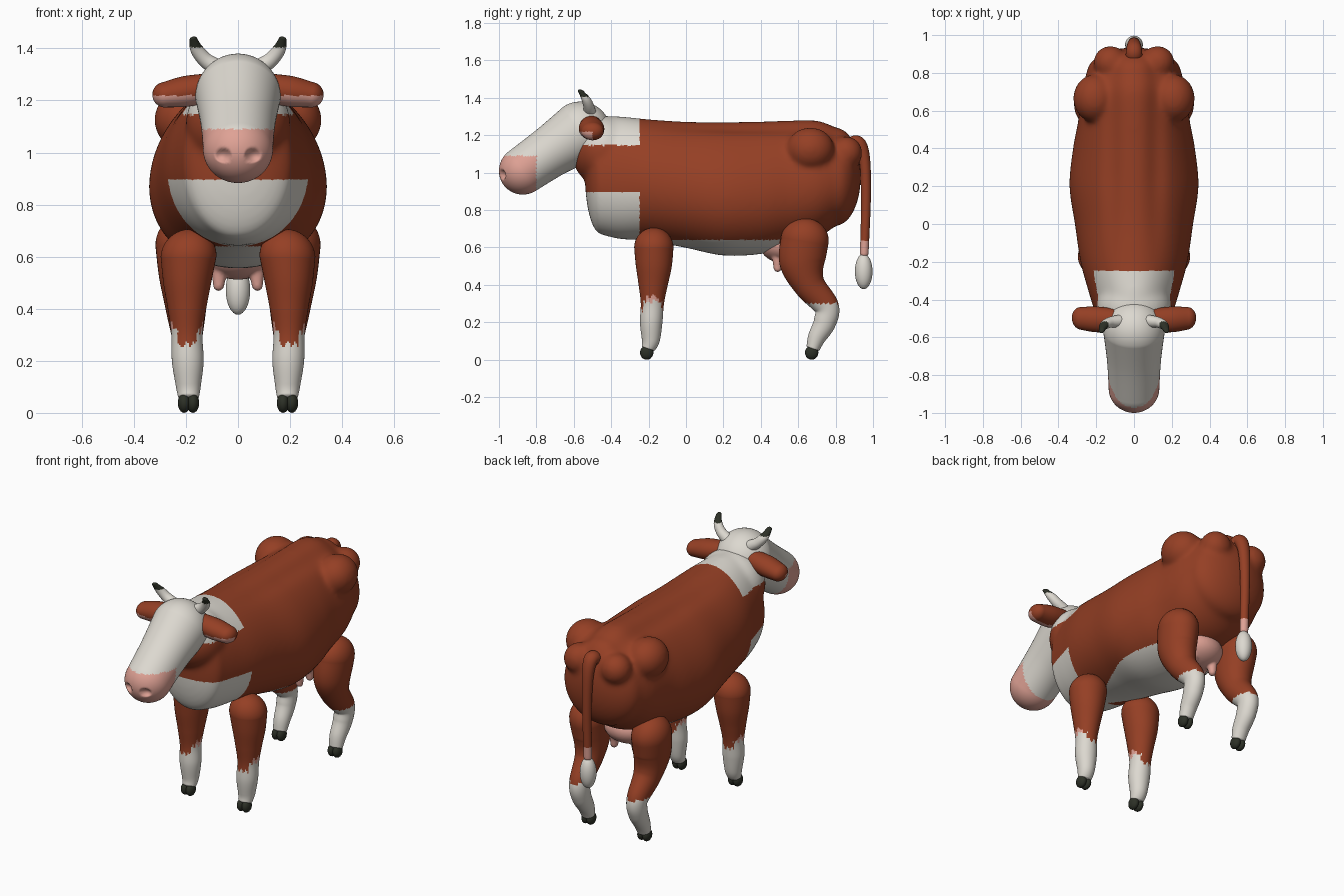
import bpy, bmesh, math
from mathutils import Vector

if "Cube" in bpy.data.objects:
    bpy.data.objects.remove(bpy.data.objects["Cube"])


def material(name, rgb):
    m = bpy.data.materials.new(name)
    m.diffuse_color = (*rgb, 1)
    m.use_nodes = True
    m.node_tree.nodes["Principled BSDF"].inputs["Base Color"].default_value = m.diffuse_color
    return m


MATS = [material("red_brown", (0.30, 0.050, 0.018)), material("cream_white", (0.72, 0.69, 0.63)),
        material("pink", (0.74, 0.36, 0.30)), material("dark_horn", (0.026, 0.030, 0.020))]
BROWN, WHITE, PINK, DARK = range(4)


def finish(name, bm, rule):
    """Orient, colour by rule (index or function of face centre) and link."""
    bmesh.ops.recalc_face_normals(bm, faces=bm.faces)
    me = bpy.data.meshes.new(name)
    for m in MATS:
        me.materials.append(m)
    for f in bm.faces:
        f.smooth = True
        f.material_index = rule(f.calc_center_median()) if callable(rule) else rule
    bm.to_mesh(me)
    bm.free()
    ob = bpy.data.objects.new(name, me)
    bpy.context.collection.objects.link(ob)
    return ob


def ball(name, c, r, rule, seg=32):
    bm = bmesh.new()
    bmesh.ops.create_uvsphere(bm, u_segments=seg, v_segments=seg // 2, radius=1)
    for v in bm.verts:
        v.co = Vector((c[0] + v.co.x * r[0], c[1] + v.co.y * r[1], c[2] + v.co.z * r[2]))
    return finish(name, bm, rule)


def spline(keys, steps):
    """Catmull-Rom through the keys."""
    n = len(keys)
    out = []
    for i in range(n - 1):
        quad = [keys[max(i - 1, 0)], keys[i], keys[i + 1], keys[min(i + 2, n - 1)]]
        for s in range(steps):
            t = s / steps
            out.append([0.5 * (2 * b + (c - a) * t + (2 * a - 5 * b + 4 * c - d) * t * t
                               + (3 * b - a - 3 * c + d) * t ** 3) for a, b, c, d in zip(*quad)])
    out.append(list(keys[-1]))
    return out


def tube(name, keys, rule, u=(1, 0, 0), axis=None, seg=40, steps=10, caps=(1, 1), capsteps=10, edit=None):
    """Round-ended tube through keys (x, y, z, radius along u, other radius)."""
    pts = spline(keys, steps)
    u = Vector(u)
    rings = []
    for i, p in enumerate(pts):
        a, b = pts[max(i - 1, 0)], pts[min(i + 1, len(pts) - 1)]
        t = Vector(axis) if axis else (Vector(b[:3]) - Vector(a[:3])).normalized()
        rings.append((Vector(p[:3]), t, p[3], p[4]))

    def cap(ring, sign, k):
        c, t, ru, rv = ring
        res = []
        for j in range(1, capsteps):
            a = j / capsteps * math.pi / 2
            res.append((c + t * sign * k * (ru + rv) / 2 * math.sin(a), t, ru * math.cos(a), rv * math.cos(a)))
        return res, c + t * sign * k * (ru + rv) / 2

    head, p0 = cap(rings[0], -1, caps[0])
    tail, p1 = cap(rings[-1], 1, caps[1])
    rings = head[::-1] + rings + tail
    bm = bmesh.new()
    loops = []
    for c, t, ru, rv in rings:
        w = t.cross(u).normalized()
        loops.append([bm.verts.new(c + u * ru * math.cos(2 * math.pi * k / seg)
                                   + w * rv * math.sin(2 * math.pi * k / seg)) for k in range(seg)])
    ends = bm.verts.new(p0), bm.verts.new(p1)
    for k in range(seg):
        m = (k + 1) % seg
        for a, b in zip(loops, loops[1:]):
            bm.faces.new((a[k], a[m], b[m], b[k]))
        bm.faces.new((ends[0], loops[0][m], loops[0][k]))
        bm.faces.new((ends[1], loops[-1][k], loops[-1][m]))
    if edit:
        for v in bm.verts:
            edit(v)
    return finish(name, bm, rule)


def fuse(name, parts, rule, voxel, smooth):
    """Melt parts into one smooth skin and colour it again."""
    bm = bmesh.new()
    for p in parts:
        bm.from_mesh(p.data)
        bpy.data.objects.remove(p)
    ob = finish(name, bm, 0)
    mod = ob.modifiers.new("melt", "REMESH")
    mod.mode, mod.voxel_size = "VOXEL", voxel
    mod = ob.modifiers.new("soften", "SMOOTH")
    mod.factor, mod.iterations = 0.5, smooth
    dg = bpy.context.evaluated_depsgraph_get()
    me = bpy.data.meshes.new_from_object(ob.evaluated_get(dg))
    bpy.data.objects.remove(ob)
    bm = bmesh.new()
    bm.from_mesh(me)
    return finish(name, bm, rule)


# Coat pattern of the body
def coat(c):
    if c.y < -0.25:
        return WHITE if c.z > 1.145 or c.z < 0.895 else BROWN
    return WHITE if c.z < 0.64 and c.y < 0.5 else BROWN


# Body narrows upward and has a shallow groove each side of the spine
def shape_back(v):
    up = (v.co.z - 0.92) / 0.35
    rear = min(1, max(0, (v.co.y + 0.25) / 0.5))
    v.co.x *= 1 - (0.08 + 0.05 * rear) * up
    if up > 0.5:
        v.co.z -= 0.018 * rear * math.exp(-((abs(v.co.x) - 0.115) / 0.045) ** 2)


# Body: profile as (y, bottom, top, half width)
profile = [(-0.45, 0.668, 1.30, 0.215), (-0.35, 0.645, 1.30, 0.245), (-0.2, 0.635, 1.285, 0.285),
           (0, 0.598, 1.272, 0.313), (0.2, 0.557, 1.27, 0.338), (0.4, 0.565, 1.273, 0.32),
           (0.55, 0.602, 1.278, 0.295), (0.7, 0.65, 1.278, 0.283), (0.8, 0.715, 1.242, 0.255)]
parts = [tube("trunk", [(0, y, (a + b) / 2, w, (b - a) / 2) for y, a, b, w in profile], BROWN,
              axis=(0, 1, 0), seg=112, steps=12, caps=(0.34, 0.52), edit=shape_back),
         ball("neck", (0, -0.44, 1.115), (0.2, 0.172, 0.19), BROWN, 64)]
for s in (1, -1):
    parts.append(ball("hip_bone", (s * 0.208, 0.665, 1.125), (0.114, 0.128, 0.117), BROWN, 48))
    parts.append(ball("pin_bone", (s * 0.125, 0.855, 1.105), (0.09, 0.089, 0.09), BROWN, 48))
fuse("body", parts, coat, 0.011, 24)


# Head with dented nostrils
def nostril(v):
    if v.co.y < -0.9:
        d = math.hypot((abs(v.co.x) - 0.056) / 0.032, (v.co.z - 0.99) / 0.028)
        if d < 1:
            v.co.y += 0.025 * (1 - d * d)


tube("head", [(0, -0.565, 1.215, 0.163, 0.165), (0, -0.72, 1.115, 0.143, 0.139), (0, -0.87, 1.012, 0.134, 0.128)],
     lambda c: PINK if c.z < 1.09 and c.y < -0.8 else WHITE, seg=96, steps=16, capsteps=24, edit=nostril)


# White stocking, ragged, with a few pink patches at the flanks
def stocking(c):
    flank = abs(abs(c.x) - 0.196) > 0.035
    edge = (0.31 if flank else 0.265) + 0.012 * math.sin(c.y * 160 + c.x * 210)
    if c.z < edge:
        return WHITE
    return PINK if flank and c.z < edge + 0.028 and abs(c.y + 0.18) < 0.035 else BROWN


for s, side in ((1, "right"), (-1, "left")):
    # Ears and horns
    tube("ear_" + side, [(s * 0.10, -0.508, 1.25, 0.06, 0.055), (s * 0.2, -0.505, 1.235, 0.068, 0.059),
                         (s * 0.28, -0.5, 1.222, 0.06, 0.049)],
         lambda c: PINK if c.z < 1.219 and c.y < -0.5 else BROWN, u=(0, 1, 0), seg=48, caps=(1, 0.9))
    tube("horn_" + side, [(s * 0.08, -0.515, 1.325, 0.034, 0.034), (s * 0.125, -0.52, 1.355, 0.029, 0.029),
                          (s * 0.158, -0.535, 1.395, 0.025, 0.025), (s * 0.171, -0.56, 1.432, 0.016, 0.016)],
         lambda c: DARK if c.z > 1.404 else WHITE, u=(0, 1, 0), seg=24)
    # Legs
    tube("front_leg_" + side,
         [(s * x, y, z, a, b) for x, y, z, a, b in (
             (0.19, -0.172, 0.60, 0.107, 0.105), (0.195, -0.172, 0.5, 0.092, 0.096),
             (0.196, -0.176, 0.4, 0.074, 0.078), (0.196, -0.18, 0.3, 0.06, 0.062),
             (0.193, -0.186, 0.2, 0.061, 0.06), (0.191, -0.188, 0.11, 0.049, 0.049),
             (0.19, -0.2, 0.065, 0.041, 0.038))],
         stocking, caps=(1, 0.4), seg=56, steps=14)
    tube("hind_leg_" + side,
         [(s * x, y, z, a, b) for x, y, z, a, b in (
             (0.21, 0.635, 0.64, 0.107, 0.128), (0.206, 0.622, 0.52, 0.097, 0.122),
             (0.2, 0.66, 0.4, 0.078, 0.085), (0.195, 0.75, 0.285, 0.058, 0.067),
             (0.193, 0.742, 0.2, 0.053, 0.06), (0.19, 0.70, 0.12, 0.047, 0.048),
             (0.19, 0.68, 0.065, 0.041, 0.037))],
         lambda c: WHITE if c.z < 0.30 else BROWN, caps=(1, 0.4))
    # Cloven hooves
    for leg, y in (("front", -0.21), ("hind", 0.672)):
        for k in (-1, 1):
            ball(f"{leg}_hoof_{side}", (s * 0.19 + k * 0.017, y, 0.038), (0.024, 0.036, 0.038), DARK, 20)

# Udder with four teats
parts = [ball("udder", (0, 0.54, 0.612), (0.15, 0.145, 0.1), PINK, 48)]
for s in (1, -1):
    for y in (0.49, 0.59):
        parts.append(tube("teat", [(s * 0.07, y, 0.57, 0.034, 0.034), (s * 0.074, y, 0.49, 0.022, 0.022)],
                          PINK, seg=24))
fuse("udder", parts, PINK, 0.007, 5)

# Tail and tuft
tube("tail", [(0, 0.865, 1.09, 0.045, 0.042), (0, 0.895, 1.155, 0.044, 0.04), (0, 0.932, 1.145, 0.04, 0.036),
              (0, 0.956, 1.05, 0.033, 0.03), (0, 0.962, 0.85, 0.027, 0.026), (0, 0.953, 0.57, 0.024, 0.023)],
     lambda c: PINK if c.z < 0.63 else BROWN, seg=28)
ball("tail_tuft", (0, 0.95, 0.472), (0.047, 0.047, 0.095), WHITE)
